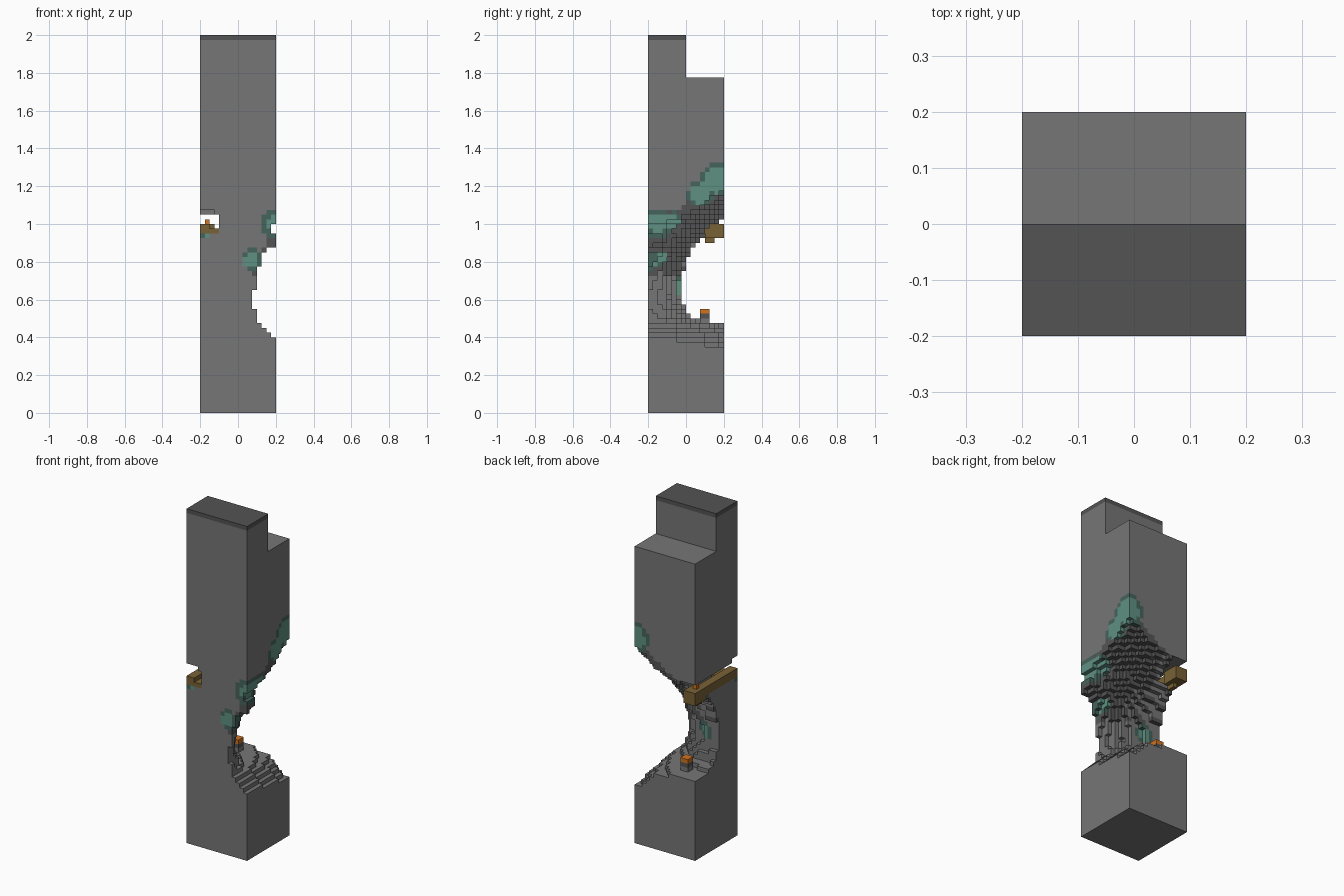
import bpy, bmesh, math
from mathutils import Vector

if "Cube" in bpy.data.objects:
    bpy.data.objects.remove(bpy.data.objects["Cube"], do_unlink=True)

V = 0.025                 # block size
N = 16                    # blocks across the pillar
K0, K1 = 12, 54           # block layers of the eroded zone


def material(name, rgb):
    m = bpy.data.materials.new(name)
    m.use_nodes = True
    m.diffuse_color = (*rgb, 1)
    m.node_tree.nodes["Principled BSDF"].inputs["Base Color"].default_value = (*rgb, 1)
    return m


STONE = material("stone grey", (0.18, 0.18, 0.18))
DARK = material("dark stone", (0.088, 0.088, 0.088))
TEAL = material("pale teal", (0.112, 0.28, 0.222))
DEEP = material("deep teal", (0.06, 0.125, 0.104))
WOOD = material("brown wood", (0.19, 0.12, 0.036))
FLAME = material("orange flame", (0.62, 0.17, 0.014))
PALETTE = [STONE, DARK, TEAL, DEEP]


def box(name, lo, hi, mat):
    bm = bmesh.new()
    bmesh.ops.create_cube(bm, size=1)
    lo, hi = Vector(lo), Vector(hi)
    for v in bm.verts:
        v.co = (lo + hi) / 2 + v.co * (hi - lo)
    me = bpy.data.meshes.new(name)
    bm.to_mesh(me)
    bm.free()
    me.materials.append(mat)
    ob = bpy.data.objects.new(name, me)
    bpy.context.collection.objects.link(ob)
    return ob


# Remaining column: height, reach along x, reach along y
PROFILE = [(0.30, 0.7, 0.9), (0.325, 0.52, 0.7), (0.36, 0.45, 0.62),
           (0.375, 0.41, 0.7), (0.45, 0.34, 0.6), (0.475, 0.31, 0.33),
           (0.50, 0.30, 0.22), (0.60, 0.275, 0.175), (0.70, 0.295, 0.175),
           (0.80, 0.32, 0.2), (0.85, 0.345, 0.22), (0.9, 0.40, 0.25),
           (0.94, 0.40, 0.29), (0.96, 0.375, 0.32), (1.0, 0.385, 0.37),
           (1.03, 0.42, 0.4), (1.1, 0.5, 0.47), (1.2, 0.57, 0.57),
           (1.35, 0.8, 0.8)]


def erosion(x, y, z):
    """Below one is stone, above one is worn away."""
    for (z0, a0, b0), (z1, a1, b1) in zip(PROFILE, PROFILE[1:]):
        if z <= z1:
            t = (z - z0) / (z1 - z0)
            a, b = a0 + (a1 - a0) * t, b0 + (b1 - b0) * t
            break
    rough = 0.03 * math.sin(70 * x + 40 * z) * math.sin(60 * y - 50 * z)
    return ((x + 0.2) / a) ** 2 + ((y + 0.2) / b) ** 2 + rough


def centre(i, j, k):
    return (i + 0.5) * V - 0.2, (j + 0.5) * V - 0.2, (k + 0.5) * V


def solid(i, j, k):
    if not (0 <= i < N and 0 <= j < N):
        return False
    if not K0 <= k < K1:
        return True
    x, y, z = centre(i, j, k)
    # Crack running along one side, with a wider mouth at the front
    if x < -0.1 and 0.95 < z < 1.05:
        return False
    if x < -0.125 and y < -0.15 and 1.05 < z < 1.075:
        return False
    return erosion(x, y, z) < 1


# Mineral patches: centre and radius
PATCHES = [((0.2, 0.17, 1.23), 0.085), ((0.2, 0.08, 1.16), 0.065),
           ((0.19, -0.15, 1.0), 0.07), ((0.17, -0.07, 1.0), 0.06),
           ((0.07, -0.19, 0.81), 0.05), ((0.1, -0.13, 0.82), 0.04),
           ((-0.1, -0.04, 0.67), 0.045), ((-0.17, -0.19, 0.94), 0.02)]


def colour(i, j, k):
    p = Vector(centre(i, j, k))
    d = min((p - Vector(c)).length / r for c, r in PATCHES)
    if d < 0.85:
        return 2
    if d < 1.12:
        return 3
    s = erosion(*p)
    return 1 if p.z > 0.72 and s + 0.5 * p.x > 0.88 else 0


# Eroded middle of the pillar, made of the exposed block faces
bm = bmesh.new()
points = {}


def corner(key):
    if key not in points:
        points[key] = bm.verts.new((key[0] * V - 0.2, key[1] * V - 0.2, key[2] * V))
    return points[key]


for k in range(K0, K1):
    for i in range(N):
        for j in range(N):
            if not solid(i, j, k):
                continue
            cell = (i, j, k)
            for axis in range(3):
                u, w = (axis + 1) % 3, (axis + 2) % 3
                for side in (0, 1):
                    near = list(cell)
                    near[axis] += 2 * side - 1
                    if solid(*near):
                        continue
                    loop = []
                    for du, dw in ((0, 0), (1, 0), (1, 1), (0, 1)):
                        c = list(cell)
                        c[axis] += side
                        c[u] += du
                        c[w] += dw
                        loop.append(corner(tuple(c)))
                    f = bm.faces.new(loop if side else loop[::-1])
                    f.material_index = colour(*cell)
me = bpy.data.meshes.new("eroded_middle")
bm.to_mesh(me)
bm.free()
for m in PALETTE:
    me.materials.append(m)
bpy.context.collection.objects.link(bpy.data.objects.new("eroded_middle", me))

# Solid ends of the pillar
box("pillar_base", (-0.2, -0.2, 0), (0.2, 0.2, K0 * V), STONE)
box("pillar_upper", (-0.2, -0.2, K1 * V), (0.2, 0.2, 1.775), STONE)
box("pillar_top_step", (-0.2, -0.2, 1.775), (0.2, 0, 1.975), STONE)
box("pillar_cap", (-0.2, -0.2, 1.975), (0.2, 0, 2), DARK)

# Wooden beam through the crack, with its small light
box("beam_strip", (-0.2, -0.2, 0.95), (-0.15, 0.1, 1.0), WOOD)
box("beam_front_edge", (-0.15, -0.2, 0.95), (-0.1, -0.1, 0.975), WOOD)
box("beam_end", (-0.2, 0.1, 0.925), (-0.125, 0.2, 1.0), WOOD)
box("beam_peg", (-0.175, 0.1, 0.9), (-0.15, 0.15, 0.925), WOOD)
box("beam_light", (-0.175, 0.125, 1.0), (-0.15, 0.15, 1.025), FLAME)

# Candle on the cavity floor
box("candle_foot", (-0.1, 0.075, 0.44), (-0.05, 0.125, 0.5), STONE)
box("candle_stem", (-0.1, 0.075, 0.5), (-0.05, 0.125, 0.525), DARK)
box("candle_flame", (-0.1, 0.075, 0.525), (-0.05, 0.125, 0.55), FLAME)
